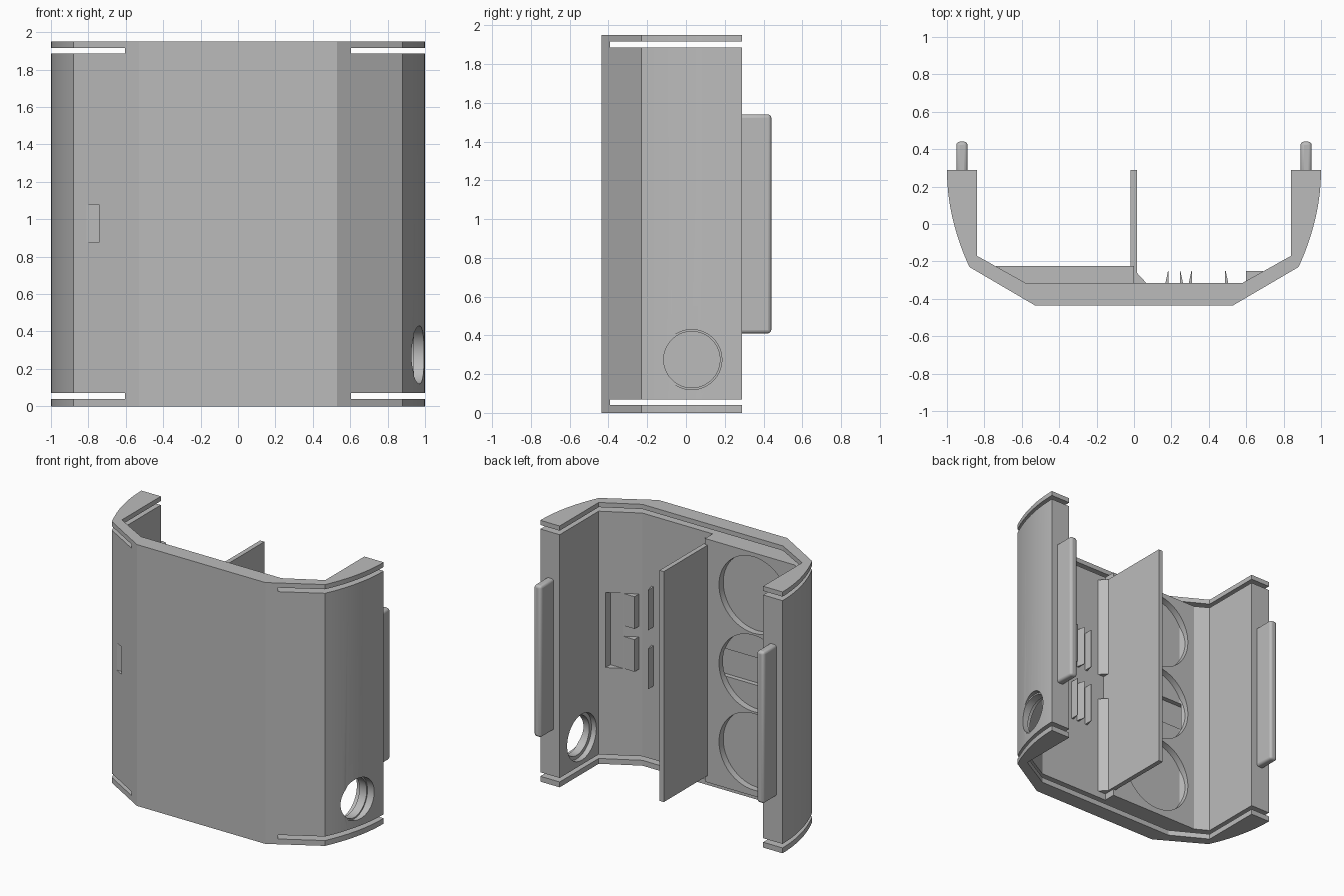
import bpy, bmesh, math
from mathutils import Matrix, Vector

cube = bpy.data.objects.get("Cube")
if cube:
    bpy.data.objects.remove(cube, do_unlink=True)

grey = bpy.data.materials.new("plain_grey")
grey.use_nodes = True
COLOUR = (0.5, 0.5, 0.5, 1)
grey.diffuse_color = COLOUR
grey.node_tree.nodes["Principled BSDF"].inputs["Base Color"].default_value = COLOUR

HEIGHT = 1.95
SLOT_LOW, SLOT_HIGH = (0.04, 0.07), (1.885, 1.915)


def finish(name, bm):
    bmesh.ops.recalc_face_normals(bm, faces=bm.faces)
    mesh = bpy.data.meshes.new(name)
    bm.to_mesh(mesh)
    bm.free()
    mesh.materials.append(grey)
    obj = bpy.data.objects.new(name, mesh)
    bpy.context.collection.objects.link(obj)
    return obj


def prism(name, outline, z0, z1):
    """Extrude a plan outline upwards from z0 to z1."""
    bm = bmesh.new()
    base = bm.faces.new([bm.verts.new((x, y, z0)) for x, y in outline])
    top = bmesh.ops.extrude_face_region(bm, geom=[base])["geom"]
    verts = [v for v in top if isinstance(v, bmesh.types.BMVert)]
    bmesh.ops.translate(bm, verts=verts, vec=(0, 0, z1 - z0))
    return finish(name, bm)


def box(name, xs, ys, zs, bevel=0):
    (x0, x1), (y0, y1) = xs, ys
    obj = prism(name, [(x0, y0), (x1, y0), (x1, y1), (x0, y1)], *zs)
    if bevel:
        mod = obj.modifiers.new("Round", "BEVEL")
        mod.width, mod.segments = bevel, 3
    return obj


def cylinder(name, radius, start, end):
    """Cylinder running between two points."""
    start, end = Vector(start), Vector(end)
    axis = end - start
    turn = axis.to_track_quat("Z", "Y").to_matrix().to_4x4()
    bm = bmesh.new()
    bmesh.ops.create_cone(bm, cap_ends=True, segments=64, radius1=radius, radius2=radius,
                          depth=axis.length, matrix=Matrix.Translation((start + end) / 2) @ turn)
    return finish(name, bm)


def cut(target, cutter):
    cutter.hide_render = True
    mod = target.modifiers.new("Cut", "BOOLEAN")
    mod.operation, mod.solver, mod.object = "DIFFERENCE", "EXACT", cutter
    bpy.context.view_layer.objects.active = target
    bpy.ops.object.modifier_apply(modifier=mod.name)
    bpy.data.objects.remove(cutter, do_unlink=True)


def smooth(obj, angle=25):
    bpy.ops.object.select_all(action="DESELECT")
    obj.select_set(True)
    bpy.context.view_layer.objects.active = obj
    bpy.ops.object.shade_smooth_by_angle(angle=math.radians(angle))


# Faceted shell with curved cheeks
STEPS = 12
cheek = [(1 - 0.12 * (i / STEPS) ** 2, 0.29 - 0.52 * i / STEPS) for i in range(STEPS + 1)]
half = [(0.58, -0.315), (0.84, -0.17), (0.84, 0.29)] + cheek + [(0.53, -0.435)]
shell = prism("shell", half + [(-x, y) for x, y in reversed(half)], 0, HEIGHT)

# Lid slots near both ends
for zs in (SLOT_LOW, SLOT_HIGH):
    cut(shell, box("slot_cutter", (-1.1, 1.1), (-0.392, 0.5), zs))

# Cable hole, stepped on both sides
for radius, x0, x1 in ((0.145, 0.7, 1.1), (0.155, 0.94, 1.1), (0.172, 0.7, 0.88)):
    cut(shell, cylinder("hole_cutter", radius, (x0, 0.03, 0.275), (x1, 0.03, 0.275)))

# Recess in the inner bevel beside the connector seat
cut(shell, box("recess_cutter", (0.6, 0.8), (-0.25, -0.1), (0.72, 1.28)))


def channel():
    return box("channel_cutter", (-0.81, -0.03), (-0.31, -0.27), (0.875, 1.08))


# Raised bed with three round pockets and a channel through to the outside
bed = prism("pocket_bed", [(-0.74, -0.225), (0, -0.225), (0, -0.33), (-0.56, -0.33)],
            SLOT_LOW[1], SLOT_HIGH[0])
for z in (0.4, 0.985, 1.57):
    cut(bed, cylinder("pocket_cutter", 0.285, (-0.4, -0.275, z), (-0.4, -0.1, z)))
cut(bed, channel())
cut(shell, channel())
smooth(shell)
smooth(bed)

# Central divider with chamfered foot strips
box("divider", (-0.02, 0.015), (-0.33, 0.29), (0.12, 1.84))
for name, z0, z1 in (("lower", 0.12, 0.87), ("upper", 1.07, 1.84)):
    prism(name + "_foot_strip", [(0.01, -0.32), (0.07, -0.32), (0.01, -0.255)], z0, z1)

# Connector seats and tapered clips
for name, seat, clip in (("lower", (0.72, 0.96), (0.62, 0.92)), ("upper", (1.04, 1.28), (1.06, 1.36))):
    box(name + "_seat", (0.6, 0.69), (-0.32, -0.25), seat)
    for i, (x, lean) in enumerate(((0.185, -1), (0.245, 1), (0.31, -1), (0.487, 1))):
        prism(f"{name}_clip_{i + 1}", [(x, -0.32), (x + 0.018 * lean, -0.32),
                                       (x + 0.003 * lean, -0.25), (x, -0.25)], *clip)

# Rounded rails on the rear edges
for name, side in (("left", 1), ("right", -1)):
    rail = box(name + "_rail", sorted((side * 0.89, side * 0.95)), (0.27, 0.44), (0.41, 1.54), 0.018)
    smooth(rail, 40)
